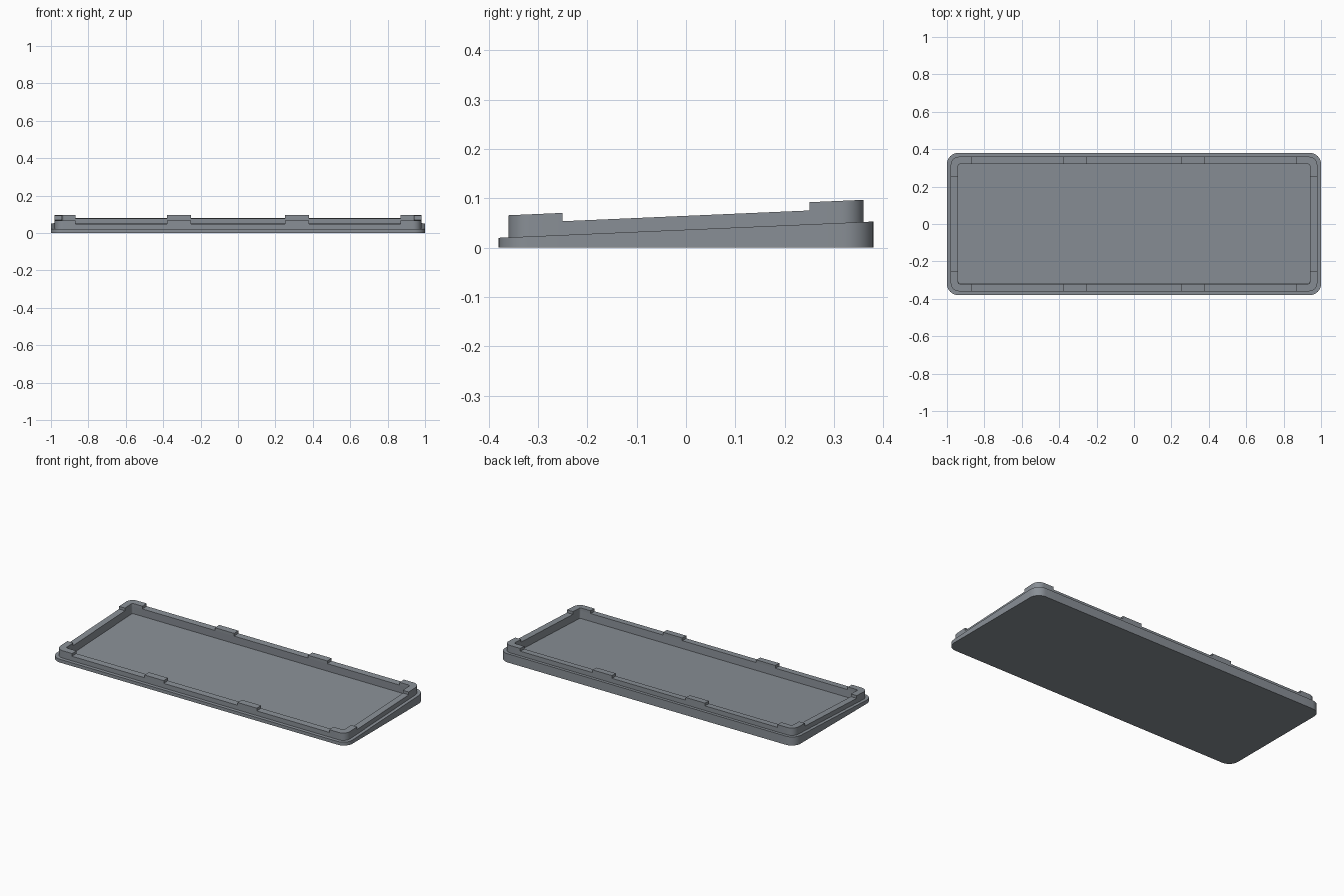
import bpy, bmesh, math

if "Cube" in bpy.data.objects:
    bpy.data.objects.remove(bpy.data.objects["Cube"])

SLOPE = 0.0434
X_BREAKS = [0.87, 0.38, 0.25, -0.25, -0.38, -0.87]   # tab ends along front and back
Y_BREAKS = [-0.25, 0.25]                             # tab ends along the sides
SEG = 8


def outline(hx, hy, r):
    """Rounded rectangle, counter-clockwise, with extra points at the tab ends."""
    pts = []
    sides = [[(hx, y) for y in Y_BREAKS], [(x, hy) for x in X_BREAKS],
             [(-hx, -y) for y in Y_BREAKS], [(-x, -hy) for x in X_BREAKS]]
    corners = [(1, 1), (-1, 1), (-1, -1), (1, -1)]
    for i, (side, (sx, sy)) in enumerate(zip(sides, corners)):
        pts += side
        for k in range(SEG + 1):
            a = math.pi / 2 * (i + k / SEG)
            pts.append((sx * (hx - r) + r * math.cos(a), sy * (hy - r) + r * math.sin(a)))
    return pts


bm = bmesh.new()


def ring(size, height, tilt=SLOPE, dy=0.0):
    return [bm.verts.new((x, y + dy, height + tilt * y)) for x, y in outline(*size)]


def bridge(a, b):
    n = len(a)
    return [bm.faces.new((a[i], a[(i + 1) % n], b[(i + 1) % n], b[i])) for i in range(n)]


BASE, LIP, WELL = (1.0, 0.38, 0.06), (0.98, 0.36, 0.045), (0.94, 0.32, 0.01)

# Outer base, ledge, raised lip and sunken tray floor
bottom = ring(BASE, 0, 0)
ledge_out = ring(BASE, 0.0365)
ledge_in = ring(LIP, 0.0365)
lip_out = ring(LIP, 0.0645)
lip_in = ring(WELL, 0.0645)
floor = ring(WELL, 0.018, dy=0.002)
bm.faces.new(bottom[::-1])
bridge(bottom, ledge_out)
bridge(ledge_out, ledge_in)
bridge(ledge_in, lip_out)
lip_faces = bridge(lip_out, lip_in)
bridge(lip_in, floor)
bm.faces.new(floor)


# Corner and middle tabs standing on the lip
def is_tab(face):
    c = face.calc_center_median()
    x, y = abs(c.x), abs(c.y)
    return (x > 0.87 and y > 0.25) or (0.25 < x < 0.38 and y > 0.3)


result = bmesh.ops.extrude_face_region(bm, geom=[f for f in lip_faces if is_tab(f)])
raised = [g for g in result["geom"] if isinstance(g, bmesh.types.BMVert)]
bmesh.ops.translate(bm, verts=raised, vec=(0, 0, 0.0168))
bmesh.ops.recalc_face_normals(bm, faces=bm.faces)

mesh = bpy.data.meshes.new("tray_case")
bm.to_mesh(mesh)
bm.free()
case = bpy.data.objects.new("tray_case", mesh)
bpy.context.collection.objects.link(case)

# Dark slate-grey finish
slate = bpy.data.materials.new("slate_grey")
slate.diffuse_color = (0.25, 0.275, 0.305, 1.0)
slate.use_nodes = True
slate.node_tree.nodes["Principled BSDF"].inputs["Base Color"].default_value = slate.diffuse_color
mesh.materials.append(slate)

bpy.context.view_layer.objects.active = case
case.select_set(True)
bpy.ops.object.shade_smooth_by_angle(angle=math.radians(30))
